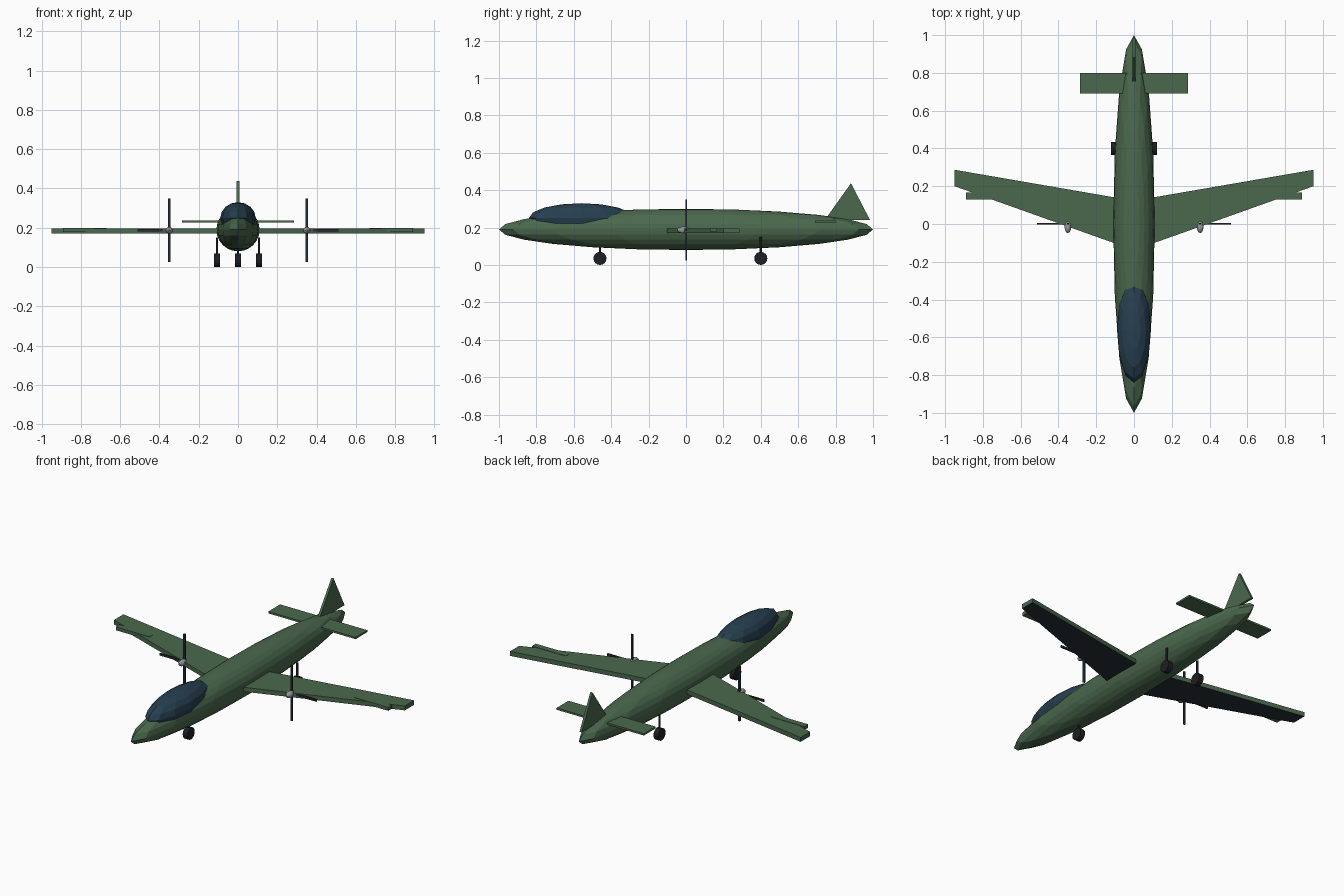
import bpy, bmesh, math
from mathutils import Vector

if "Cube" in bpy.data.objects:
    bpy.data.objects.remove(bpy.data.objects["Cube"])


def material(name, rgb):
    m = bpy.data.materials.new(name)
    m.diffuse_color = (*rgb, 1)
    m.use_nodes = True
    m.node_tree.nodes["Principled BSDF"].inputs["Base Color"].default_value = m.diffuse_color
    return m


GREEN = material("green_paint", (0.07, 0.14, 0.075))
GLASS = material("canopy_glass", (0.02, 0.05, 0.08))
DARK = material("dark_metal", (0.02, 0.028, 0.035))
RUBBER = material("rubber", (0.012, 0.014, 0.016))
STEEL = material("steel", (0.3, 0.32, 0.33))


def finish(name, mat):
    ob = bpy.context.object
    ob.name = name
    ob.data.materials.append(mat)
    return ob


def ellipsoid(name, loc, radii, segs, rings, mat):
    bpy.ops.mesh.primitive_uv_sphere_add(segments=segs, ring_count=rings, radius=1, location=loc)
    bpy.context.object.scale = radii
    return finish(name, mat)


def box(name, loc, size, mat):
    bpy.ops.mesh.primitive_cube_add(size=1, location=loc)
    bpy.context.object.scale = size
    return finish(name, mat)


def cylinder(name, loc, r, depth, mat, rot=(0, 0, 0), sides=16):
    bpy.ops.mesh.primitive_cylinder_add(vertices=sides, radius=r, depth=depth, location=loc, rotation=rot)
    return finish(name, mat)


def slab(name, outline, offset, mats):
    """Extrude a flat outline along an offset."""
    bm = bmesh.new()
    face = bm.faces.new([bm.verts.new(p) for p in outline])
    ext = bmesh.ops.extrude_face_region(bm, geom=[face])
    verts = [g for g in ext["geom"] if isinstance(g, bmesh.types.BMVert)]
    bmesh.ops.translate(bm, verts=verts, vec=Vector(offset))
    bmesh.ops.recalc_face_normals(bm, faces=bm.faces)
    if len(mats) > 1:
        for f in bm.faces:
            f.material_index = 1 if f.normal.z < -0.9 else 0
    me = bpy.data.meshes.new(name)
    bm.to_mesh(me)
    bm.free()
    for m in mats:
        me.materials.append(m)
    ob = bpy.data.objects.new(name, me)
    bpy.context.collection.objects.link(ob)
    return ob


# body and canopy
ellipsoid("fuselage", (0, 0, 0.19), (0.11, 1, 0.11), 16, 12, GREEN)
ellipsoid("canopy", (0, -0.56, 0.25), (0.09, 0.28, 0.08), 12, 8, GLASS)

# tail
box("tailplane", (0, 0.745, 0.231), (0.57, 0.11, 0.011), GREEN)
slab("tail_fin", [(-0.007, 0.742, 0.24), (-0.007, 0.984, 0.24), (-0.007, 0.882, 0.437)],
     (0.014, 0, 0), [GREEN])

for s, side in ((-1, "left"), (1, "right")):
    # swept wing with dark underside, and its control surface
    slab(side + "_wing", [(s * 0.08, -0.11, 0.17), (s * 0.95, 0.20, 0.17),
                          (s * 0.95, 0.287, 0.17), (s * 0.08, 0.137, 0.17)],
         (0, 0, 0.026), [GREEN, DARK])
    box(side + "_wing_flap", (s * 0.78, 0.148, 0.188), (0.22, 0.035, 0.02), GREEN)

    # propeller and spinner
    x = s * 0.35
    ellipsoid(side + "_spinner", (x, -0.015, 0.187), (0.018, 0.033, 0.018), 12, 8, STEEL)
    box(side + "_upright_blade", (x, 0.002, 0.187), (0.012, 0.009, 0.325), DARK)
    box(side + "_level_blade", (x, 0.002, 0.187), (0.325, 0.009, 0.012), DARK)

# landing gear
for name, x, y, top in (("nose", 0, -0.46, 0.12), ("left", -0.107, 0.40, 0.15), ("right", 0.107, 0.40, 0.15)):
    cylinder(name + "_wheel", (x, y, 0.035), 0.035, 0.03, RUBBER, (0, math.pi / 2, 0))
    cylinder(name + "_strut", (x, y, (top + 0.035) / 2), 0.006, top - 0.035, DARK, sides=8)
